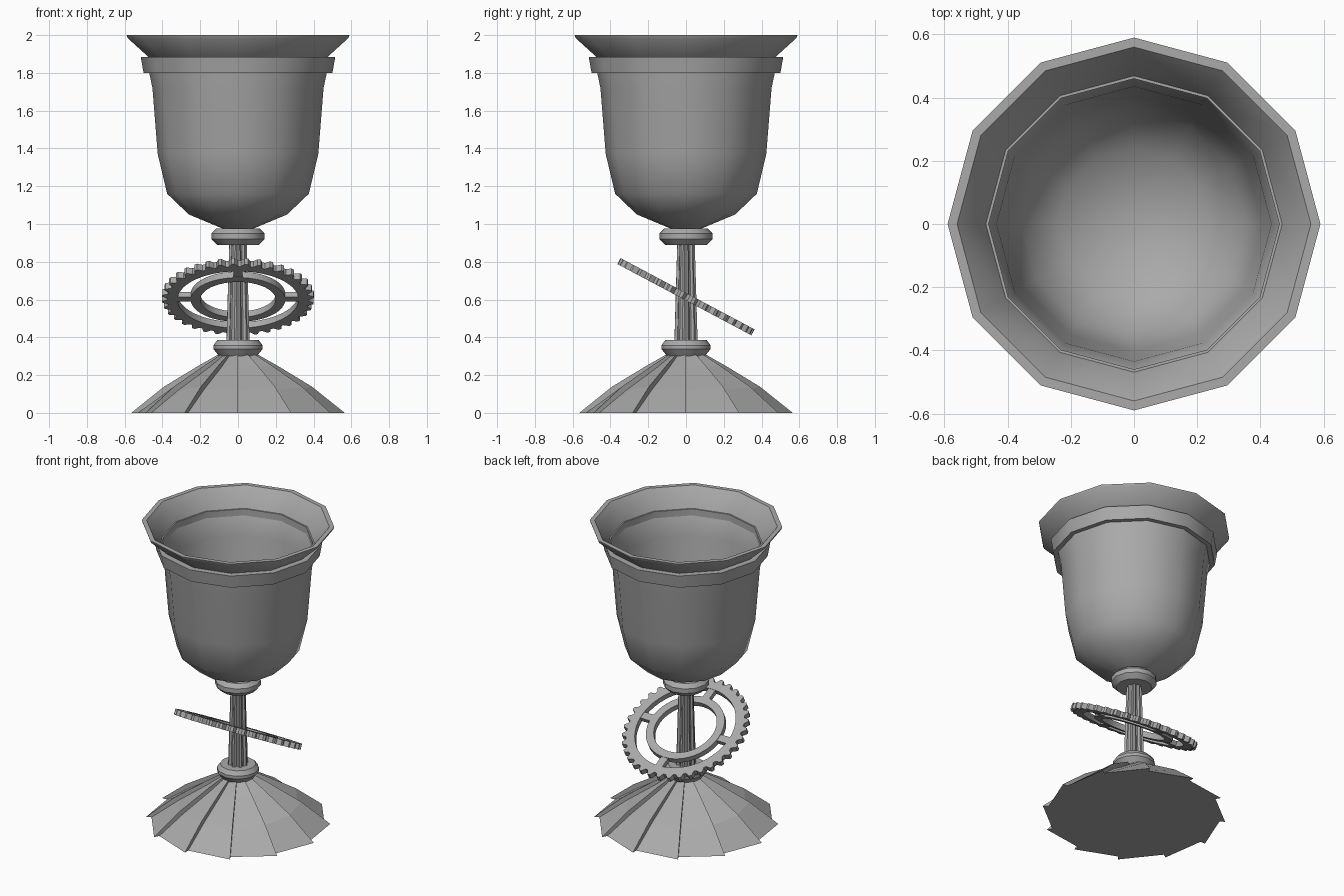
import bpy
import bmesh
from math import cos, sin, pi, radians
from mathutils import Matrix

if "Cube" in bpy.data.objects:
    bpy.data.objects.remove(bpy.data.objects["Cube"], do_unlink=True)

GREY = (0.4, 0.4, 0.4, 1)
metal = bpy.data.materials.new("grey_metal")
metal.use_nodes = True
metal.diffuse_color = GREY
metal.node_tree.nodes["Principled BSDF"].inputs["Base Color"].default_value = GREY

SIDES = 12


def finish(name, bm, smooth=None, matrix=None):
    """Turn a bmesh into an object with the shared material."""
    bmesh.ops.remove_doubles(bm, verts=bm.verts, dist=0.0005)
    bmesh.ops.recalc_face_normals(bm, faces=bm.faces)
    mesh = bpy.data.meshes.new(name)
    bm.to_mesh(mesh)
    bm.free()
    mesh.materials.append(metal)
    obj = bpy.data.objects.new(name, mesh)
    bpy.context.collection.objects.link(obj)
    if matrix:
        obj.matrix_world = matrix
    if smooth:
        bpy.ops.object.select_all(action="DESELECT")
        obj.select_set(True)
        bpy.context.view_layer.objects.active = obj
        bpy.ops.object.shade_smooth_by_angle(angle=radians(smooth))
    return obj


def lathe(name, profile, smooth=None):
    """Spin an (r, z) profile about the z axis."""
    bm = bmesh.new()
    verts = [bm.verts.new((r, 0, z)) for r, z in profile]
    edges = [bm.edges.new(pair) for pair in zip(verts, verts[1:])]
    bmesh.ops.spin(bm, geom=verts + edges, cent=(0, 0, 0), axis=(0, 0, 1),
                   angle=2 * pi, steps=SIDES, use_duplicate=False)
    return finish(name, bm, smooth)


def loft(name, rings, closed=False, smooth=None, matrix=None):
    """Join equal rings of points; cap the ends or close the loop."""
    bm = bmesh.new()
    loops = [[bm.verts.new(p) for p in ring] for ring in rings]
    n = len(loops[0])
    pairs = list(zip(loops, loops[1:]))
    if closed:
        pairs.append((loops[-1], loops[0]))
    else:
        bm.faces.new(loops[0][::-1])
        bm.faces.new(loops[-1])
    for a, b in pairs:
        for i in range(n):
            j = (i + 1) % n
            bm.faces.new((a[i], a[j], b[j], b[i]))
    return finish(name, bm, smooth, matrix)


def circle(radii, z):
    n = len(radii)
    return [(r * cos(2 * pi * i / n), r * sin(2 * pi * i / n), z)
            for i, r in enumerate(radii)]


# Cup: outer wall, flared lip, inner wall
lathe("cup", [
    (0, 0.965), (0.08, 0.975), (0.26, 1.05), (0.375, 1.16), (0.425, 1.37),
    (0.453, 1.72), (0.47, 1.80), (0.475, 1.885), (0.585, 1.985), (0.59, 2.0),
    (0.56, 2.0), (0.47, 1.89), (0.435, 1.72), (0.405, 1.37), (0.355, 1.18),
    (0.24, 1.075), (0, 1.0)], smooth=40)

# Raised band under the lip
lathe("cup_band", [(0.46, 1.80), (0.50, 1.80), (0.515, 1.885),
                   (0.46, 1.885), (0.46, 1.80)], smooth=40)

# Collars above and below the stem
lathe("upper_collar", [(0, 0.89), (0.11, 0.89), (0.14, 0.92), (0.14, 0.95),
                       (0.115, 0.975), (0, 0.975)], smooth=32)
lathe("lower_collar", [(0, 0.30), (0.10, 0.30), (0.13, 0.338), (0.13, 0.358),
                       (0.11, 0.385), (0, 0.385)], smooth=32)

# Fluted stem
flutes = [1, 1, 0.8, 0.8] * 8
loft("stem", [circle([k * r for k in flutes], z)
              for r, z in ((0.062, 0.36), (0.046, 0.91))])

# Foot: overlapping sloped panels with a step at every corner
foot_levels = [(0.565, 0.53, 0, 0), (0.39, 0.365, 0.14, 0.12),
               (0.20, 0.185, 0.255, 0.235), (0.085, 0.08, 0.32, 0.31)]
foot_rings = []
for high_r, low_r, high_z, low_z in foot_levels:
    ring = []
    for i in range(SIDES):
        c, s = cos(2 * pi * i / SIDES), sin(2 * pi * i / SIDES)
        ring += [(high_r * c, high_r * s, high_z), (low_r * c, low_r * s, low_z)]
    foot_rings.append(ring)
loft("foot", foot_rings)

# Tilted cog around the stem
TILT = Matrix.Translation((0, 0, 0.615)) @ Matrix.Rotation(radians(-28), 4, "X")
HALF = 0.018


def flat_ring(name, outer, inner):
    inside = [inner] * len(outer)
    loft(name, [circle(outer, -HALF), circle(outer, HALF),
                circle(inside, HALF), circle(inside, -HALF)],
         closed=True, smooth=20, matrix=TILT)


flat_ring("cog_rim", [0.375, 0.375, 0.402, 0.402] * 36, 0.32)
flat_ring("cog_inner_ring", [0.25] * 48, 0.20)
for k, side in enumerate(("left", "back", "right", "front")):
    bm = bmesh.new()
    bmesh.ops.create_cube(bm, size=1, matrix=Matrix.Translation((0.285, 0, 0))
                          @ Matrix.Diagonal((0.09, 0.05, 0.03, 1)))
    finish("cog_spoke_" + side, bm,
           matrix=TILT @ Matrix.Rotation(k * pi / 2, 4, "Z"))
